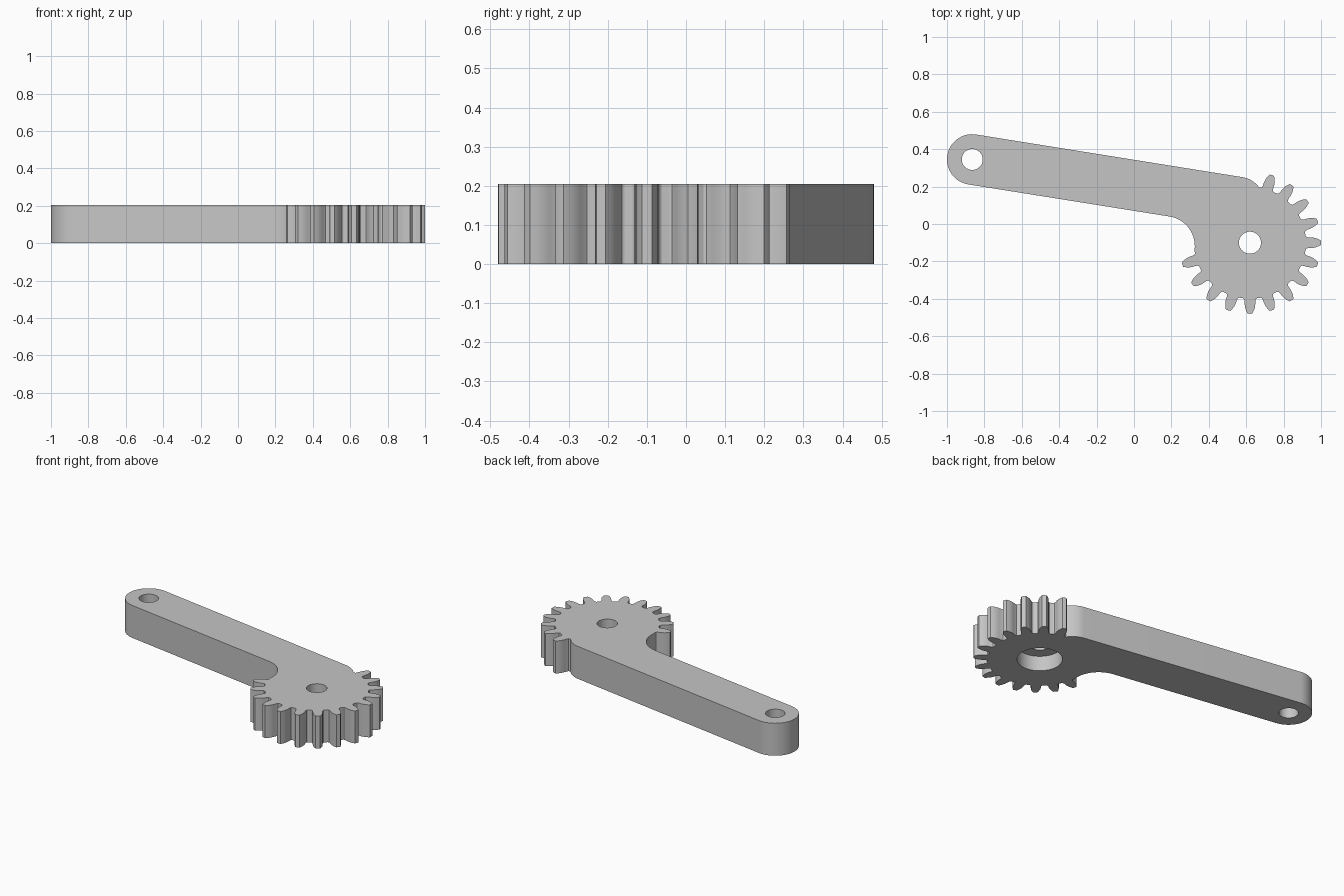
import bpy, bmesh
from math import radians, cos, sin
from mathutils import Vector

if "Cube" in bpy.data.objects:
    bpy.data.objects.remove(bpy.data.objects["Cube"])

THICK = 0.205
GEAR = Vector((0.62, -0.10))
PIVOT = Vector((-0.865, 0.345))
ARM_R = 0.135
NORMAL = 80.9          # direction of the arm's upper side, in degrees

grey = bpy.data.materials.new("plain grey")
grey.use_nodes = True
colour = (0.56, 0.56, 0.56, 1)
grey.diffuse_color = colour
grey.node_tree.nodes["Principled BSDF"].inputs["Base Color"].default_value = colour


def arc(centre, radius, start, end, steps):
    """Points along an arc, angles in degrees."""
    pts = []
    for i in range(steps + 1):
        a = radians(start + (end - start) * i / steps)
        pts.append(centre + radius * Vector((cos(a), sin(a))))
    return pts


def tooth(angle):
    """One gear tooth, from its anticlockwise root to its clockwise root."""
    half = [(0.297, 0.037), (0.302, 0.031), (0.312, 0.0285), (0.33, 0.0285),
            (0.347, 0.026), (0.363, 0.0205), (0.379, 0.0125)]
    out = Vector((cos(radians(angle)), sin(radians(angle))))
    side = Vector((-out.y, out.x))
    left = [GEAR + out * r + side * w for r, w in half]
    right = [GEAR + out * r - side * w for r, w in reversed(half)]
    return left + [GEAR + out * 0.38] + right


def drill(body, centre, radius, z0, z1):
    """Cut a round hole between two heights."""
    bpy.ops.mesh.primitive_cylinder_add(
        vertices=48, radius=radius, depth=z1 - z0,
        location=(centre.x, centre.y, (z0 + z1) / 2))
    cutter = bpy.context.object
    cutter.name = "hole_cutter"
    cutter.hide_render = True
    mod = body.modifiers.new("hole", "BOOLEAN")
    mod.operation = "DIFFERENCE"
    mod.solver = "EXACT"
    mod.object = cutter
    bpy.context.view_layer.objects.active = body
    bpy.ops.object.modifier_apply(modifier=mod.name)
    bpy.data.objects.remove(cutter)


# Outline: round arm tip, arm shoulder, toothed sector, inner fillet
outline = arc(PIVOT, ARM_R, NORMAL + 180, NORMAL, 32)
outline += arc(Vector((0.559, 0.117)), ARM_R, NORMAL, 35, 10)
for i in range(14):
    outline += tooth(72 - 18 * i)
outline += arc(Vector((0.165, -0.118)), 0.16, -8, NORMAL, 16)

# Solid lever with gear sector
bm = bmesh.new()
base = bm.faces.new([bm.verts.new((p.x, p.y, 0)) for p in outline])
grown = bmesh.ops.extrude_face_region(bm, geom=[base])["geom"]
bmesh.ops.translate(bm, vec=(0, 0, THICK),
                    verts=[v for v in grown if isinstance(v, bmesh.types.BMVert)])
bmesh.ops.recalc_face_normals(bm, faces=bm.faces)
mesh = bpy.data.meshes.new("gear_lever")
bm.to_mesh(mesh)
bm.free()
mesh.materials.append(grey)
lever = bpy.data.objects.new("gear_lever", mesh)
bpy.context.collection.objects.link(lever)

# Pivot hole, gear bore and the wide recess underneath
drill(lever, PIVOT, 0.056, -0.1, THICK + 0.1)
drill(lever, GEAR, 0.059, -0.1, THICK + 0.1)
drill(lever, GEAR, 0.13, -0.1, 0.095)

bpy.ops.object.select_all(action="DESELECT")
lever.select_set(True)
bpy.context.view_layer.objects.active = lever
bpy.ops.object.shade_smooth_by_angle(angle=radians(30))
